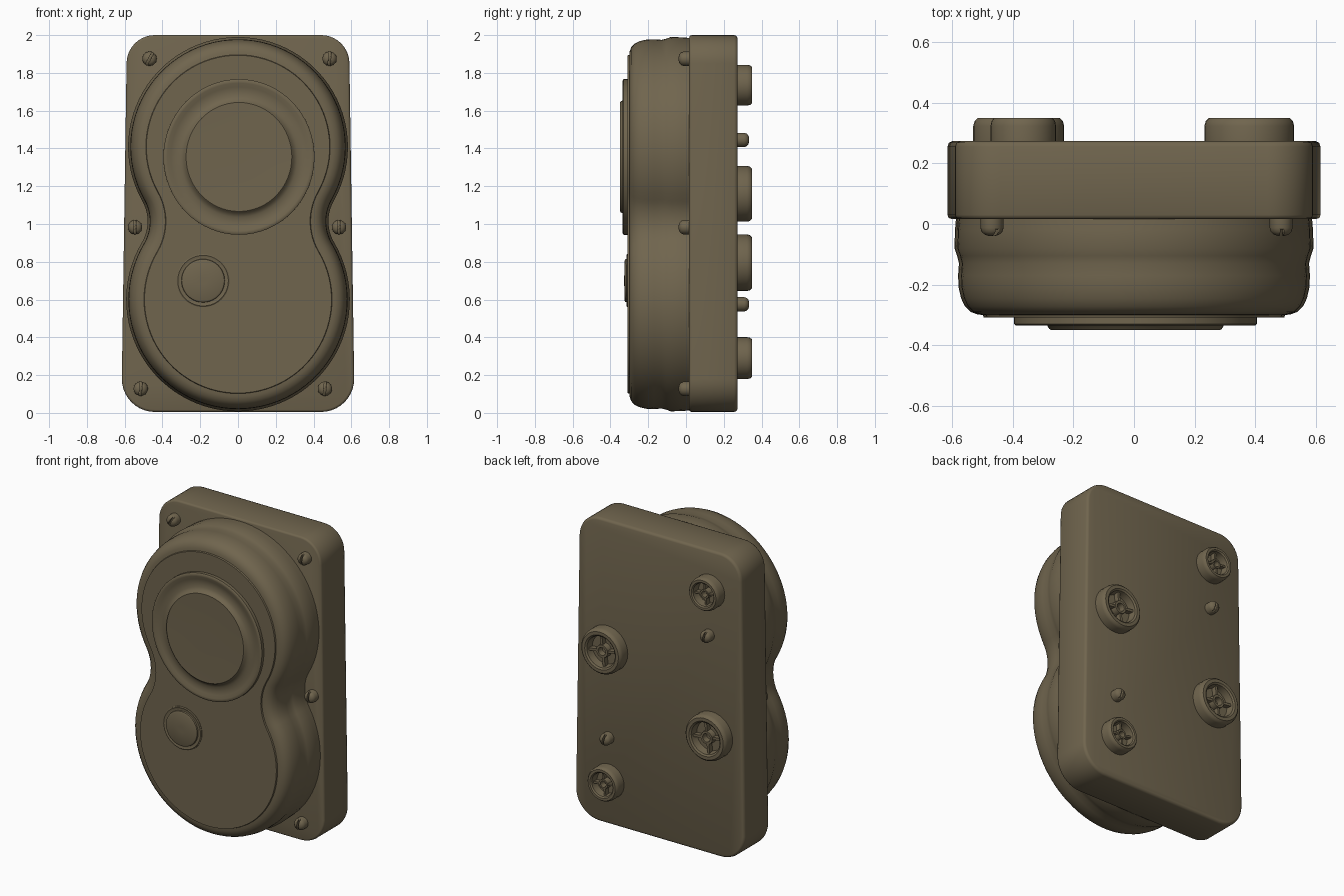
import bpy, bmesh, math
from math import sin, cos, pi, atan2, sqrt

if "Cube" in bpy.data.objects:
    bpy.data.objects.remove(bpy.data.objects["Cube"])

olive = bpy.data.materials.new("olive brown")
olive.diffuse_color = (0.162, 0.130, 0.076, 1)
olive.use_nodes = True
olive.node_tree.nodes["Principled BSDF"].inputs["Base Color"].default_value = olive.diffuse_color


def finish(name, bm, loc=(0, 0, 0), angle=35):
    bmesh.ops.remove_doubles(bm, verts=bm.verts, dist=1e-5)
    bmesh.ops.recalc_face_normals(bm, faces=bm.faces)
    me = bpy.data.meshes.new(name)
    bm.to_mesh(me)
    bm.free()
    me.materials.append(olive)
    ob = bpy.data.objects.new(name, me)
    bpy.context.collection.objects.link(ob)
    ob.location = loc
    bpy.ops.object.select_all(action='DESELECT')
    ob.select_set(True)
    bpy.context.view_layer.objects.active = ob
    bpy.ops.object.shade_smooth_by_angle(angle=math.radians(angle))
    return ob


def loft(bm, rings):
    """Skin closed rings of equal length and cap both ends."""
    loops = [[bm.verts.new(p) for p in r] for r in rings]
    n = len(loops[0])
    for a, b in zip(loops, loops[1:]):
        for i in range(n):
            bm.faces.new((a[i], a[(i + 1) % n], b[(i + 1) % n], b[i]))
    bm.faces.new(loops[0])
    bm.faces.new(loops[-1])


def lathe(bm, profile, sides=48):
    """Turn (radius, y) points about the y axis."""
    loft(bm, [[(r * cos(2 * pi * i / sides), y, r * sin(2 * pi * i / sides))
               for i in range(sides)] for r, y in profile])


def box(bm, x0, x1, y0, y1, z0, z1, turn=0):
    ring = [(x0, z0), (x1, z0), (x1, z1), (x0, z1)]
    c, s = cos(turn), sin(turn)
    loft(bm, [[(x * c - z * s, y, x * s + z * c) for x, z in ring] for y in (y0, y1)])


def arc(cx, cz, r, a0, a1, n):
    return [(cx + r * cos(a0 + (a1 - a0) * i / n), cz + r * sin(a0 + (a1 - a0) * i / n))
            for i in range(n + 1)]


# Back plate: rounded slab, slightly wider at the bottom
def plate_outline(d):
    pts = []
    for cx, cz, r, a in ((0.44, 1.85, 0.15, 0), (-0.44, 1.85, 0.15, pi / 2),
                         (-0.44, 0.18, 0.175, pi), (0.44, 0.18, 0.175, 1.5 * pi)):
        pts += arc(cx, cz, r - d, a, a + pi / 2, 10)
    return pts


bm = bmesh.new()
loft(bm, [[(x, y, z) for x, z in plate_outline(d)] for y, d in
          ((0.017, 0.012), (0.02, 0.004), (0.03, 0), (0.255, 0), (0.268, 0.005), (0.273, 0.016))])
finish("back_plate", bm, angle=50)

# Housing: figure-eight outline, two circles joined by a concave fillet
Z1, R1, Z2, R2, RF = 1.408, 0.582, 0.60, 0.592, 0.22
gap = Z1 - Z2
up = ((R2 + RF) ** 2 - (R1 + RF) ** 2 + gap ** 2) / (2 * gap)
FZ = Z2 + up
FX = sqrt((R2 + RF) ** 2 - up ** 2)


def eight(d):
    a1 = atan2(FZ - Z1, FX)
    a2 = atan2(FZ - Z2, FX)
    pts = arc(0, Z1, R1 - d, a1, pi - a1, 56)
    pts += arc(-FX, FZ, RF + d, -a1, -a2, 12)[1:-1]
    pts += arc(0, Z2, R2 - d, pi - a2, 2 * pi + a2, 56)
    pts += arc(FX, FZ, RF + d, pi + a2, pi + a1, 12)[1:-1]
    return pts


bm = bmesh.new()
loft(bm, [[(x, y, z) for x, z in eight(d)] for y, d in
          ((0.03, 0.006), (-0.02, 0.002), (-0.08, 0), (-0.105, 0.009), (-0.13, 0.015),
           (-0.17, 0.012), (-0.21, 0.014), (-0.245, 0.022), (-0.272, 0.035), (-0.29, 0.054),
           (-0.298, 0.076), (-0.30, 0.094), (-0.309, 0.097))])
finish("housing", bm, angle=40)

# Large round dial: outer ring, shallow groove and raised disc
bm = bmesh.new()
lathe(bm, [(0.40, -0.29), (0.40, -0.33), (0.393, -0.335), (0.38, -0.334), (0.36, -0.326),
           (0.335, -0.322), (0.31, -0.325), (0.292, -0.333), (0.285, -0.345), (0.28, -0.349),
           (0.20, -0.347), (0.1, -0.346), (0.02, -0.346)], 64)
finish("large_dial", bm, (0.005, 0, 1.355), 40).scale = (1, 1, 1.03)

# Small round button in its collar
bm = bmesh.new()
lathe(bm, [(0.14, -0.29), (0.14, -0.312), (0.134, -0.316), (0.122, -0.312), (0.115, -0.313),
           (0.113, -0.322), (0.104, -0.326), (0.02, -0.327)], 40)
finish("small_button", bm, (-0.185, 0, 0.70))

# Slotted screw head, used for the front screws and the rear pins
bm = bmesh.new()
lathe(bm, [(0.038, 0.01), (0.038, -0.035), (0.034, -0.048), (0.024, -0.057),
           (0.012, -0.061), (0.002, -0.062)], 24)
screw = finish("screw", bm)
bm = bmesh.new()
box(bm, -0.006, 0.006, -0.1, -0.04, -0.06, 0.06)
cutter = finish("slot_cutter", bm)
cutter.hide_render = True
mod = screw.modifiers.new("slot", 'BOOLEAN')
mod.object, mod.operation, mod.solver = cutter, 'DIFFERENCE', 'EXACT'
bpy.context.view_layer.objects.active = screw
bpy.ops.object.modifier_apply(modifier="slot")
bpy.data.objects.remove(cutter)


def place(source, name, x, y, z, spin=0, turn=0):
    ob = source.copy()
    ob.name = name
    ob.location = (x, y, z)
    ob.rotation_euler = (0, spin, turn)
    bpy.context.collection.objects.link(ob)


for x, z, spin in ((-0.468, 1.875, 0.5), (0.485, 1.875, 0.1), (-0.545, 0.983, 0),
                   (0.535, 0.983, 0), (-0.515, 0.128, 0.1), (0.46, 0.128, 0.1)):
    place(screw, "front_screw", x, 0.022, z, spin)
for x, z in ((-0.36, 1.445), (0.37, 0.575)):
    place(screw, "rear_pin", x, 0.273, z, 0.2, pi)
bpy.data.objects.remove(screw)

# Rear sockets: hollow cups with a hub and four spokes
for name, x, z, r in (("large_socket", 0.38, 1.16, 0.148), ("large_socket", -0.38, 0.795, 0.15),
                      ("small_socket", -0.365, 1.735, 0.108), ("small_socket", 0.37, 0.29, 0.111)):
    bm = bmesh.new()
    lathe(bm, [(r, 0.01), (r, -0.05), (0.97 * r, -0.066), (0.90 * r, -0.076), (0.76 * r, -0.076),
               (0.69 * r, -0.068), (0.64 * r, -0.02), (0.30 * r, -0.02), (0.28 * r, -0.058),
               (0.18 * r, -0.058), (0.16 * r, -0.02), (0.01, -0.02)], 32)
    for k in range(4):
        box(bm, 0.24 * r, 0.72 * r, -0.015, -0.052, -0.055 * r, 0.055 * r, k * pi / 2 + 0.12)
    finish(name, bm, (x, 0.273, z)).rotation_euler = (0, 0, pi)
